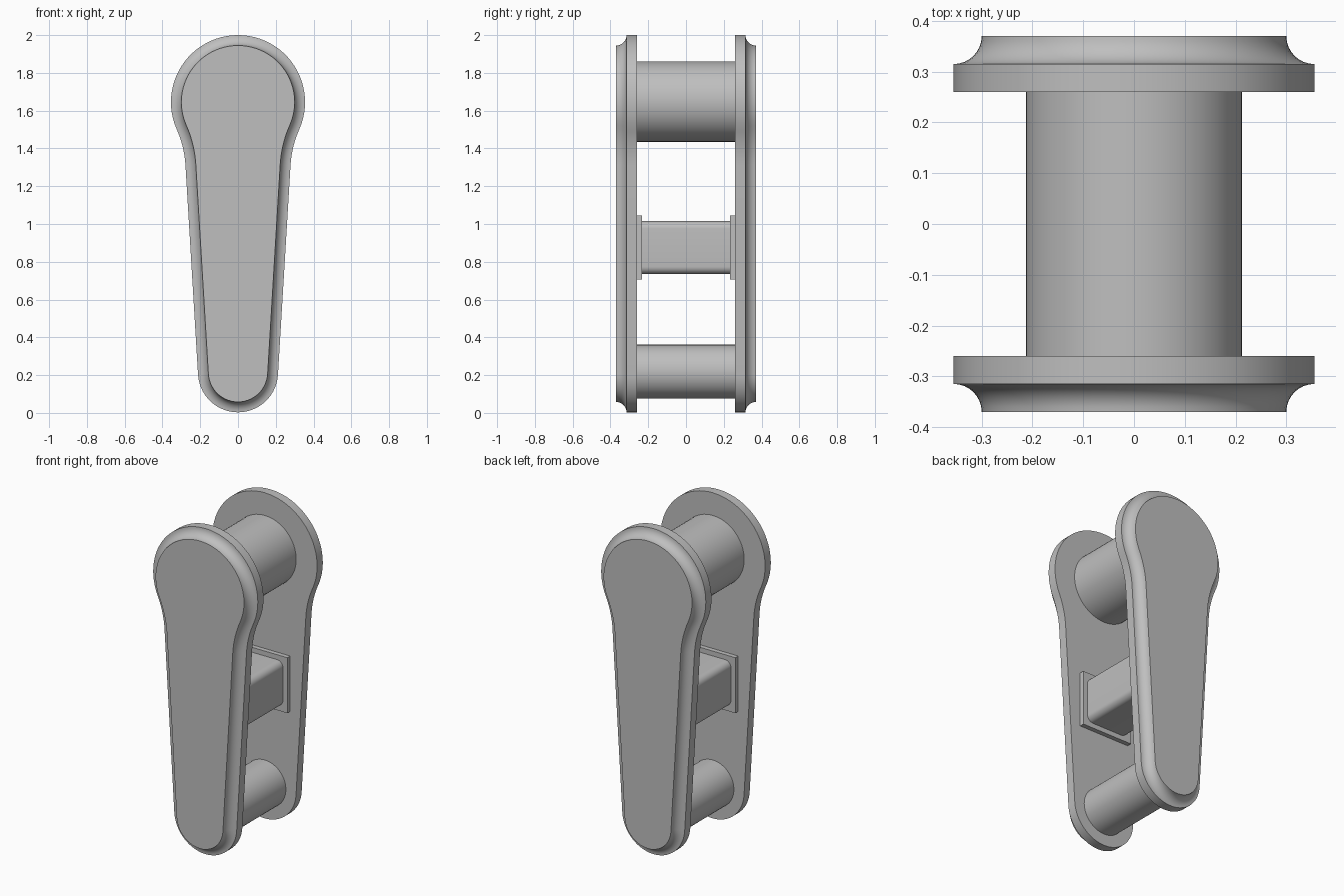
import bpy, bmesh
from math import sin, cos, pi, atan2, sqrt, radians
from mathutils import Vector, Matrix

cube = bpy.data.objects.get("Cube")
if cube:
    bpy.data.objects.remove(cube, do_unlink=True)

grey = bpy.data.materials.new("plain_grey")
grey.use_nodes = True
colour = (0.52, 0.52, 0.52, 1)
grey.diffuse_color = colour
grey.node_tree.nodes["Principled BSDF"].inputs["Base Color"].default_value = colour

TOP_Z, TOP_R = 1.645, 0.355
LOW_Z, LOW_R = 0.215, 0.212
NECK_R = 0.55          # radius of the hollow under the head
SLOPE = 0.06           # lean of the straight sides
INNER, LEDGE, OUTER = 0.26, 0.315, 0.37


def finish(bm, name):
    bmesh.ops.recalc_face_normals(bm, faces=bm.faces)
    mesh = bpy.data.meshes.new(name)
    bm.to_mesh(mesh)
    bm.free()
    mesh.materials.append(grey)
    obj = bpy.data.objects.new(name, mesh)
    bpy.context.collection.objects.link(obj)
    bpy.ops.object.select_all(action="DESELECT")
    obj.select_set(True)
    bpy.context.view_layer.objects.active = obj
    bpy.ops.object.shade_smooth_by_angle(angle=radians(35))
    return obj


def arc(cx, cz, r, a, b, n):
    return [(cx + r * cos(a + (b - a) * i / n), cz + r * sin(a + (b - a) * i / n))
            for i in range(n + 1)]


def outline(inset):
    """Closed lever outline: small foot, straight sides, hollow neck, round head."""
    head, foot, neck = TOP_R - inset, LOW_R - inset, NECK_R + inset
    lean = atan2(SLOPE, 1)
    normal = Vector((cos(lean), -sin(lean)))
    along = Vector((sin(lean), cos(lean)))
    span = TOP_Z - LOW_Z
    across = foot + neck + span * sin(lean)
    t = span * cos(lean) - sqrt((head + neck) ** 2 - across ** 2)
    centre = Vector((0, LOW_Z)) + normal * (foot + neck) + along * t
    to_head = atan2(TOP_Z - centre.y, -centre.x)
    half = (arc(0, LOW_Z, foot, -pi / 2, -lean, 14)
            + arc(*centre, neck, pi - lean, to_head, 10)
            + arc(0, TOP_Z, head, to_head - pi, pi / 2, 24)[1:])
    return half + [(-x, z) for x, z in half[-2:0:-1]]


def side_plate(name, side):
    # Flat rim first, then a hollow quarter-round up to the raised face
    cove = OUTER - LEDGE
    steps = [(0, INNER)] + [(cove * sin(i * pi / 16), OUTER - cove * cos(i * pi / 16))
                            for i in range(9)]
    bm = bmesh.new()
    rings = [[bm.verts.new((x, side * y, z)) for x, z in outline(inset)]
             for inset, y in steps]
    for a, b in zip(rings, rings[1:]):
        for i in range(len(a)):
            j = (i + 1) % len(a)
            bm.faces.new((a[i], a[j], b[j], b[i]))
    bm.faces.new(rings[0])
    bm.faces.new(rings[-1])
    return finish(bm, name)


def pin(name, z, radius):
    bm = bmesh.new()
    bmesh.ops.create_cone(bm, cap_ends=True, segments=64, radius1=radius, radius2=radius,
                          depth=2 * INNER,
                          matrix=Matrix.Translation((0, 0, z)) @ Matrix.Rotation(pi / 2, 4, "X"))
    return finish(bm, name)


def block(name, centre, size, rounding=0):
    bm = bmesh.new()
    bmesh.ops.create_cube(bm, size=1, matrix=Matrix.Translation(centre) @ Matrix.Diagonal((*size, 1)))
    if rounding:
        edges = [e for e in bm.edges if abs(e.verts[0].co.y - e.verts[1].co.y) > 0.1]
        bmesh.ops.bevel(bm, geom=edges, offset=rounding, segments=8, profile=0.5, affect="EDGES")
    return finish(bm, name)


# Pins and central bar between the plates
pin("upper_pin", 1.648, 0.213)
pin("lower_pin", 0.218, 0.143)
block("middle_bar", (0, 0, 0.875), (0.285, 2 * INNER, 0.28), 0.04)

# Matching plates and bar flanges, front and back
for label, side in (("front", -1), ("back", 1)):
    side_plate(label + "_plate", side)
    block(label + "_bar_flange", (0, side * 0.246, 0.875), (0.345, 0.028, 0.34))
